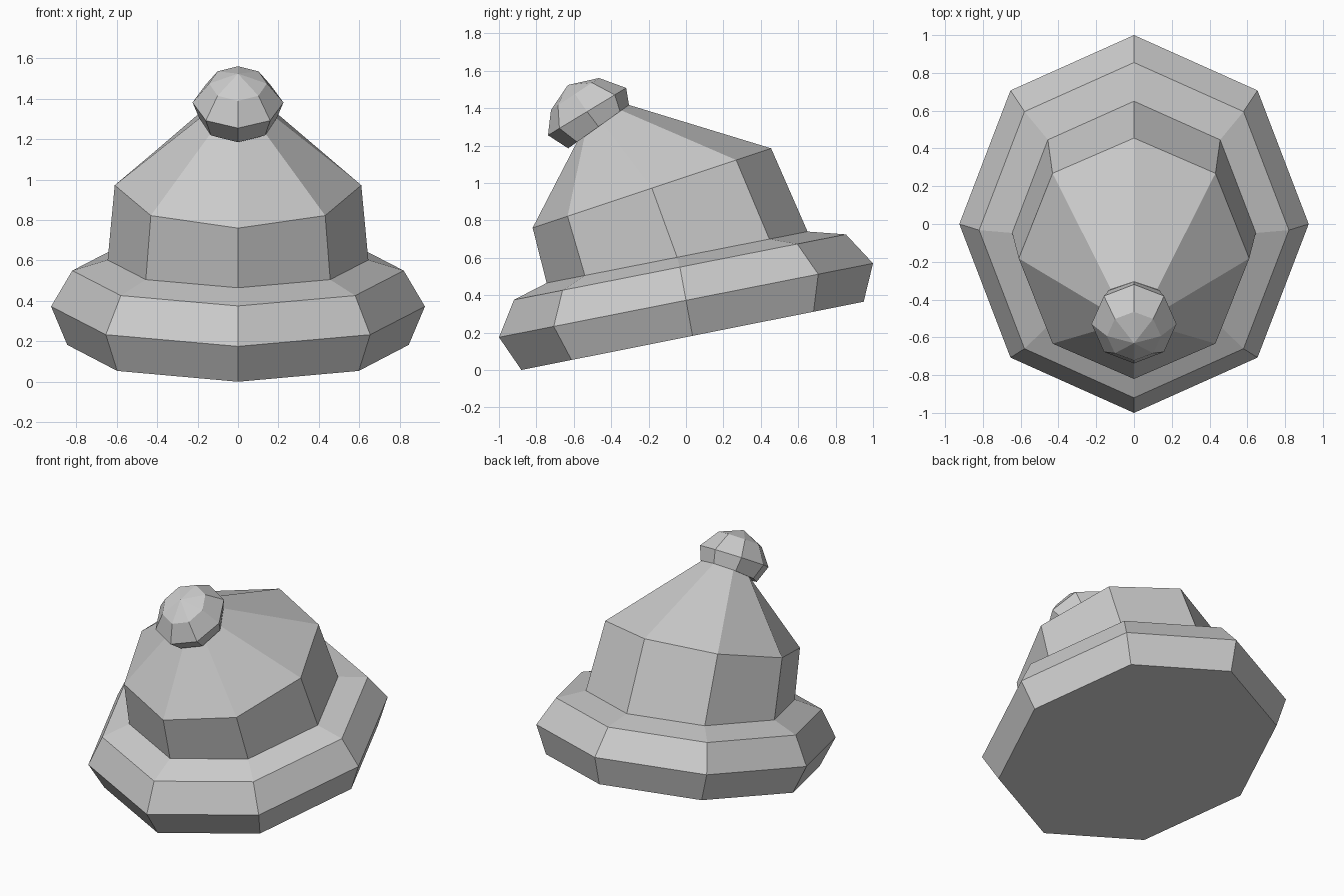
import bpy, bmesh
from math import sin, cos, pi

if "Cube" in bpy.data.objects:
    bpy.data.objects.remove(bpy.data.objects["Cube"])

SIDES = 8


def loft(name, rings, cap_bottom=False, apex=None):
    """Skin tilted octagons; ring = (front y, front z, back y, back z, half width)."""
    bm = bmesh.new()
    loops = []
    for fy, fz, by, bz, hw in rings:
        loop = []
        for i in range(SIDES):
            a = 2 * pi * i / SIDES
            t = (1 + sin(a)) / 2
            loop.append(bm.verts.new((hw * cos(a), fy + (by - fy) * t, fz + (bz - fz) * t)))
        loops.append(loop)
    for lo, hi in zip(loops, loops[1:]):
        for i in range(SIDES):
            j = (i + 1) % SIDES
            bm.faces.new((lo[i], lo[j], hi[j], hi[i]))
    if cap_bottom:
        bm.faces.new(loops[0][::-1])
    if apex:
        tip = bm.verts.new(apex)
        for i in range(SIDES):
            bm.faces.new((loops[-1][i], loops[-1][(i + 1) % SIDES], tip))
    mesh = bpy.data.meshes.new(name)
    bm.to_mesh(mesh)
    bm.free()
    obj = bpy.data.objects.new(name, mesh)
    bpy.context.collection.objects.link(obj)
    return obj


# Rings shared where parts meet
brim_top = (-0.745, 0.465, 0.65, 0.74, 0.645)
neck = (-0.583, 1.219, -0.305, 1.417, 0.172)

# Thick rolled brim
loft("brim", [
    (-0.88, 0.0, 0.95, 0.365, 0.845),
    (-1.0, 0.175, 1.0, 0.57, 0.925),
    (-0.92, 0.375, 0.855, 0.725, 0.82),
    brim_top,
], cap_bottom=True)

# Crown leaning towards the front
loft("crown", [brim_top, (-0.82, 0.76, 0.455, 1.185, 0.61), neck])

# Bobble on the tip
loft("bobble", [
    neck,
    (-0.63, 1.185, -0.305, 1.417, 0.19),
    (-0.738, 1.255, -0.32, 1.508, 0.225),
    (-0.722, 1.39, -0.465, 1.561, 0.143),
], apex=(0, -0.631, 1.524))
